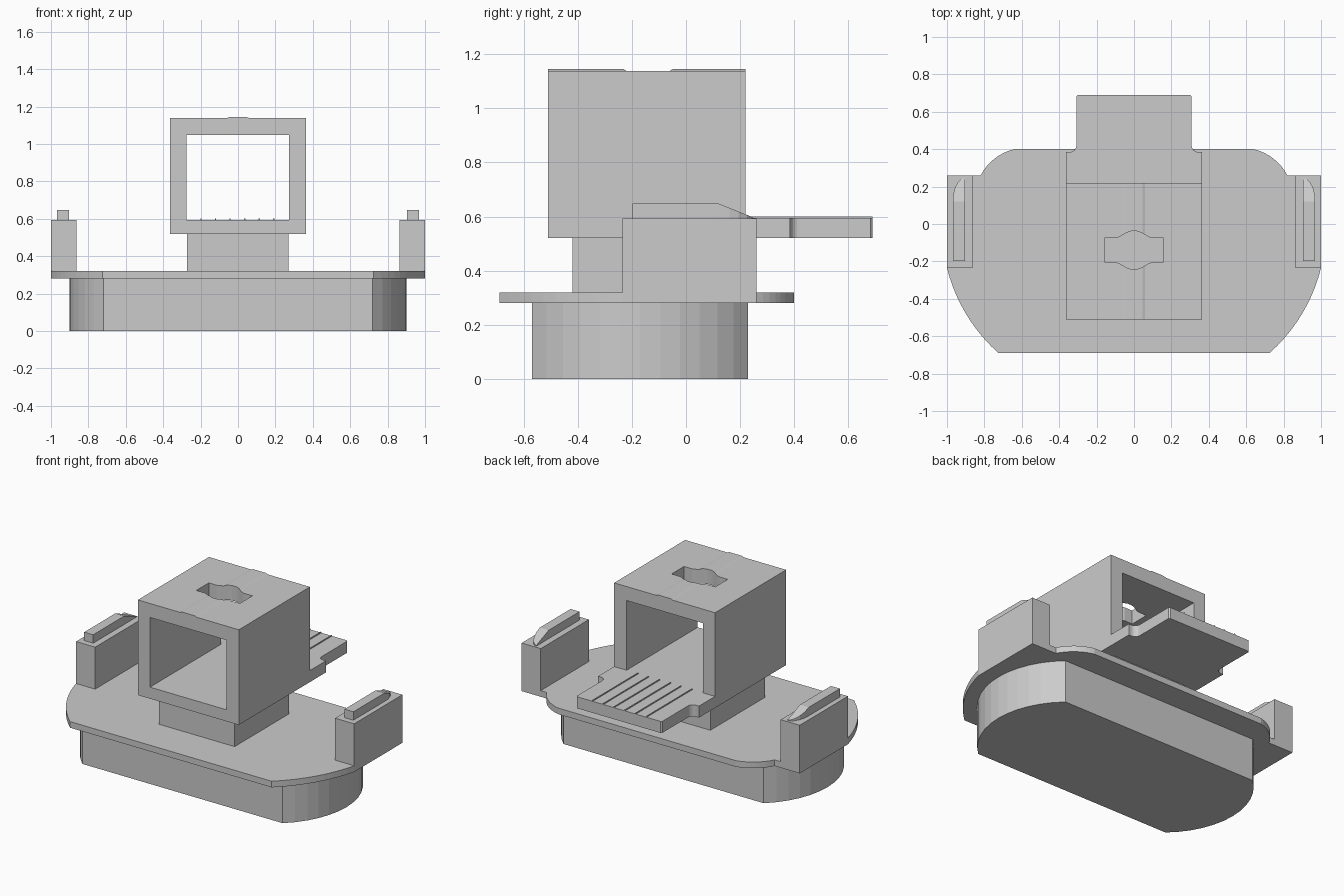
import bpy, bmesh, math
from mathutils import Vector

if "Cube" in bpy.data.objects:
    bpy.data.objects.remove(bpy.data.objects["Cube"])


def prism(name, pts, lo, hi, axis="z"):
    """Extrude a closed 2D outline along z (points are x, y) or y (points are x, z)."""
    place = (lambda a, b, h: (a, b, h)) if axis == "z" else (lambda a, b, h: (a, h, b))
    bm = bmesh.new()
    rings = [[bm.verts.new(place(a, b, h)) for a, b in pts] for h in (lo, hi)]
    bm.faces.new(rings[0])
    bm.faces.new(rings[1])
    n = len(pts)
    for i in range(n):
        j = (i + 1) % n
        bm.faces.new((rings[0][i], rings[0][j], rings[1][j], rings[1][i]))
    bmesh.ops.recalc_face_normals(bm, faces=bm.faces)
    mesh = bpy.data.meshes.new(name)
    bm.to_mesh(mesh)
    bm.free()
    ob = bpy.data.objects.new(name, mesh)
    bpy.context.collection.objects.link(ob)
    return ob


def rect(x0, x1, y0, y1):
    return [(x0, y0), (x1, y0), (x1, y1), (x0, y1)]


def arc(p, q, sag, n):
    """Points of an arc from p to q bulging to the right of the direction of travel."""
    p, q = Vector(p), Vector(q)
    d = q - p
    half = d.length / 2
    r = (half * half + sag * sag) / (2 * sag)
    out = Vector((d.y, -d.x)).normalized()
    c = (p + q) / 2 - out * (r - sag)
    a = math.asin(half / r)
    return [tuple(c + r * (out * math.cos(t) + d.normalized() * math.sin(t)))
            for t in (a * (2 * i / n - 1) for i in range(n + 1))]


def both(half):
    """Complete an outline given for +x with its mirrored half."""
    return half + [(-x, y) for x, y in reversed(half)]


def mirror(ob):
    ob.modifiers.new("mirror", "MIRROR")


def cut(ob, cutter):
    cutter.hide_render = True
    m = ob.modifiers.new("cut", "BOOLEAN")
    m.operation, m.solver, m.object = "DIFFERENCE", "EXACT", cutter
    bpy.context.view_layer.objects.active = ob
    bpy.ops.object.modifier_apply(modifier=m.name)
    bpy.data.objects.remove(cutter)


# Lower base with rounded ends
prism("lower_base", both(arc((0.72, -0.57), (0.72, 0.23), 0.18, 12)), 0, 0.28)

# Flange plate
flange = (arc((0.725, -0.69), (1, -0.235), 0.04, 10) + [(1, 0.26)]
          + arc((0.82, 0.26), (0.64, 0.40), 0.025, 8))
prism("flange_plate", both(flange), 0.28, 0.32)

# Pedestal under the housing
prism("pedestal", rect(-0.273, 0.27, -0.42, 0.14), 0.32, 0.52)

# Square tube housing with a low rib along its top
top = 1.139
housing = prism("housing", both([(0.363, 0.52), (0.363, top), (0.06, top), (0.045, top + 0.006)]),
                -0.51, 0.22, "y")
cut(housing, prism("cavity_cutter", rect(-0.276, 0.273, 0.595, 1.048), -0.7, 0.5, "y"))

# Slot with a bulged middle through the top wall
mid = -0.14
upper = [(0.157, 0.064), (0.10, 0.064), (0.08, 0.07), (0.04, 0.093), (0.015, 0.102)]
slot = [(x, mid + y) for x, y in upper] + [(-x, mid + y) for x, y in reversed(upper)]
slot += [(-x, 2 * mid - y) for x, y in slot]
cut(housing, prism("slot_cutter", slot, 0.9, 1.3))

# Rear tray with filleted shoulders
fillet = arc((0.308, 0.42), (0.343, 0.385), 0.0103, 6)
shoulder = [(0.363, 0.22), (0.363, 0.385)] + fillet[::-1] + [(0.308, 0.682), (0.30, 0.69)]
prism("rear_tray", both(shoulder), 0.52, 0.595)

# Thin guide ridges on the tray
for i in range(6):
    x = -0.197 + i * 0.0776
    prism(f"tray_ridge_{i + 1}", rect(x - 0.003, x + 0.003, 0.22, 0.69), 0.594, 0.601)

# Side posts, each with a key that tapers to a rounded nose
mirror(prism("side_posts", rect(0.863, 1, -0.235, 0.26), 0.28, 0.593))
mirror(prism("post_keys", rect(0.904, 0.968, -0.197, 0.12), 0.593, 0.648))
nose = prism("key_noses", [(0.904, 0.12), (0.968, 0.12), (0.966, 0.16), (0.957, 0.195),
                           (0.94, 0.225), (0.92, 0.242), (0.904, 0.246)], 0.593, 0.648)
for v in nose.data.vertices:
    if v.co.z > 0.6:
        v.co.z -= (v.co.y - 0.12) / 0.126 * 0.05
mirror(nose)
